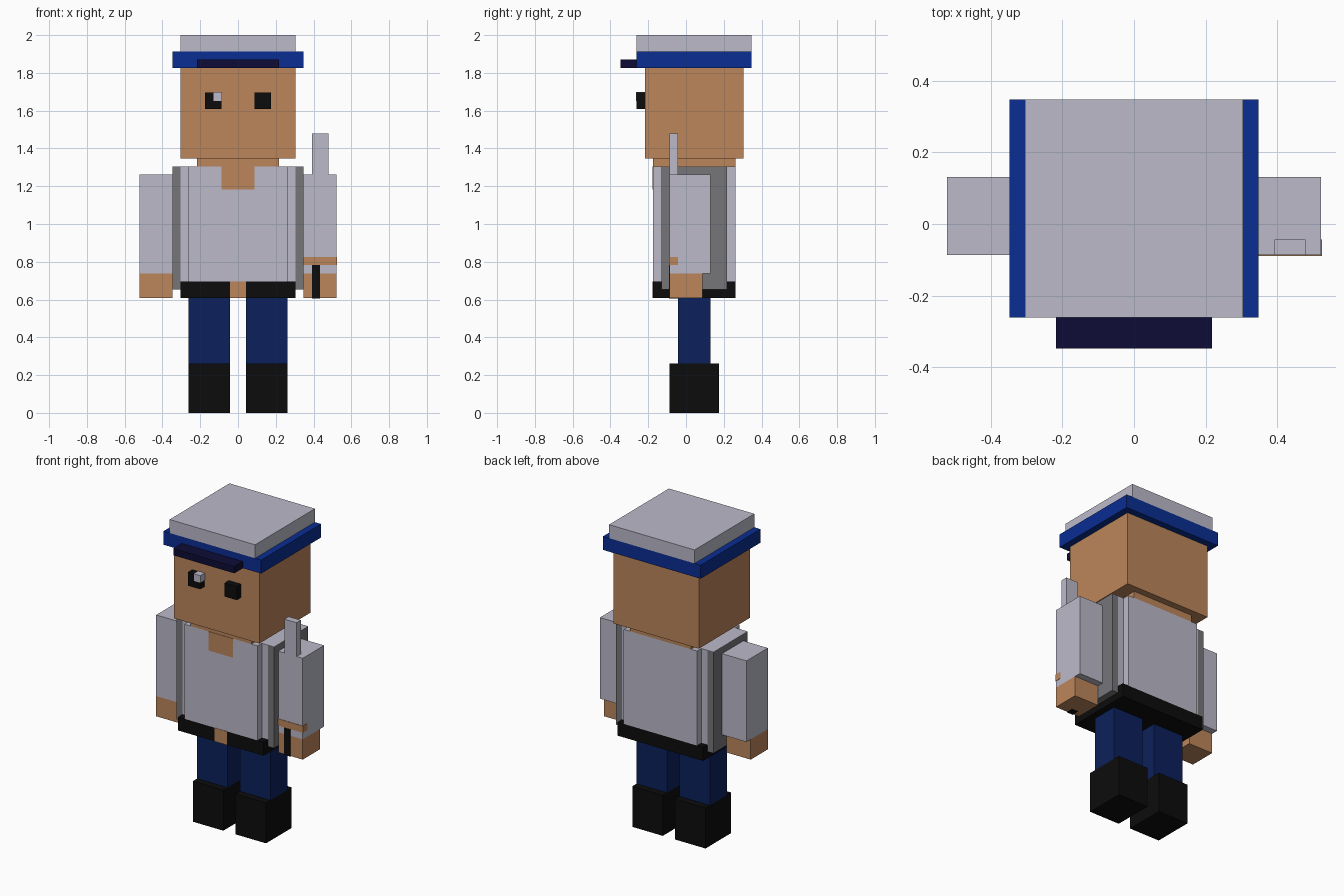
import bpy
import bmesh

cube = bpy.data.objects.get("Cube")
if cube:
    bpy.data.objects.remove(cube, do_unlink=True)

U = 1 / 23   # one block of the modelling grid
E = 0.06     # thickness of painted plates, in blocks


def linear(v):
    v /= 255
    return v / 12.92 if v <= 0.04045 else ((v + 0.055) / 1.055) ** 2.4


def material(name, *rgb):
    colour = [linear(v) for v in rgb] + [1]
    m = bpy.data.materials.new(name)
    m.use_nodes = True
    m.diffuse_color = colour
    m.node_tree.nodes["Principled BSDF"].inputs["Base Color"].default_value = colour
    return m


SHIRT = material("pale grey cloth", 187, 186, 201)
GREY = material("dark grey cloth", 118, 117, 121)
SKIN = material("tan skin", 188, 134, 91)
BLUE = material("bright blue", 10, 45, 146)
TROUSER = material("trouser blue", 12, 33, 92)
VISOR = material("dark navy", 14, 12, 54)
BLACK = material("black", 12, 12, 12)


def box(name, mat, x, y, z):
    """Box from (min, max) block ranges."""
    mesh = bpy.data.meshes.new(name)
    bm = bmesh.new()
    bmesh.ops.create_cube(bm, size=1)
    for v in bm.verts:
        v.co = [r[0 if c < 0 else 1] * U for r, c in zip((x, y, z), v.co)]
    bm.to_mesh(mesh)
    bm.free()
    mesh.materials.append(mat)
    ob = bpy.data.objects.new(name, mesh)
    bpy.context.collection.objects.link(ob)
    return ob


def pair(name, mat, x, y, z):
    """Matching boxes on the left (+x) and right (-x)."""
    box("left_" + name, mat, x, y, z)
    box("right_" + name, mat, (-x[1], -x[0]), y, z)


# Legs and boots
pair("boot", BLACK, (1, 6), (-2, 4), (0, 6))
pair("leg", TROUSER, (1, 6), (-1, 3), (6, 14))

# Belt and buckle
box("belt", BLACK, (-7, 7), (-4, 6), (14, 16))
box("buckle", SKIN, (-1, 1), (-4 - E, -4), (14, 16))

# Torso with stepped sides
box("torso", SHIRT, (-6, 6), (-4, 6), (16, 30))
pair("torso_side", SHIRT, (6, 7), (-3, 5), (16, 30))
pair("side_panel", GREY, (7, 8), (-3, 5), (15, 30 - E))
pair("shoulder_top", SHIRT, (7, 8), (-3, 5), (30 - E, 30))
box("open_collar", SKIN, (-2, 2), (-4 - E, -4), (27.2, 30))

# Arms
pair("sleeve", SHIRT, (8, 12), (-2, 3), (15 + 2, 29))
pair("hand", SKIN, (8, 12), (-2, 2), (14, 17))

# Details on the left arm
box("upright_baton", SHIRT, (9, 11), (-2, -1), (29, 34))
box("wrist_band", SKIN, (8, 12 + E), (-2 - E, -1), (18, 19))
box("dark_strip", BLACK, (9, 10), (-2 - E, -1), (14 - E, 18))

# Neck and head
box("neck", SKIN, (-5, 5), (-4, 6), (30, 31))
box("head", SKIN, (-7, 7), (-5, 7), (31, 42))

# Eyes
pair("eye", BLACK, (2, 4), (-6, -5), (37, 39))
box("eye_highlight", SHIRT, (-3, -2 + E), (-6 - E, -5), (38, 39 + E))

# Cap
box("cap_band", BLUE, (-8, 8), (-6, 8), (42, 44))
box("cap_top", SHIRT, (-7, 7), (-6, 8), (44, 46))
box("cap_visor", VISOR, (-5, 5), (-8, -6), (42, 43))
